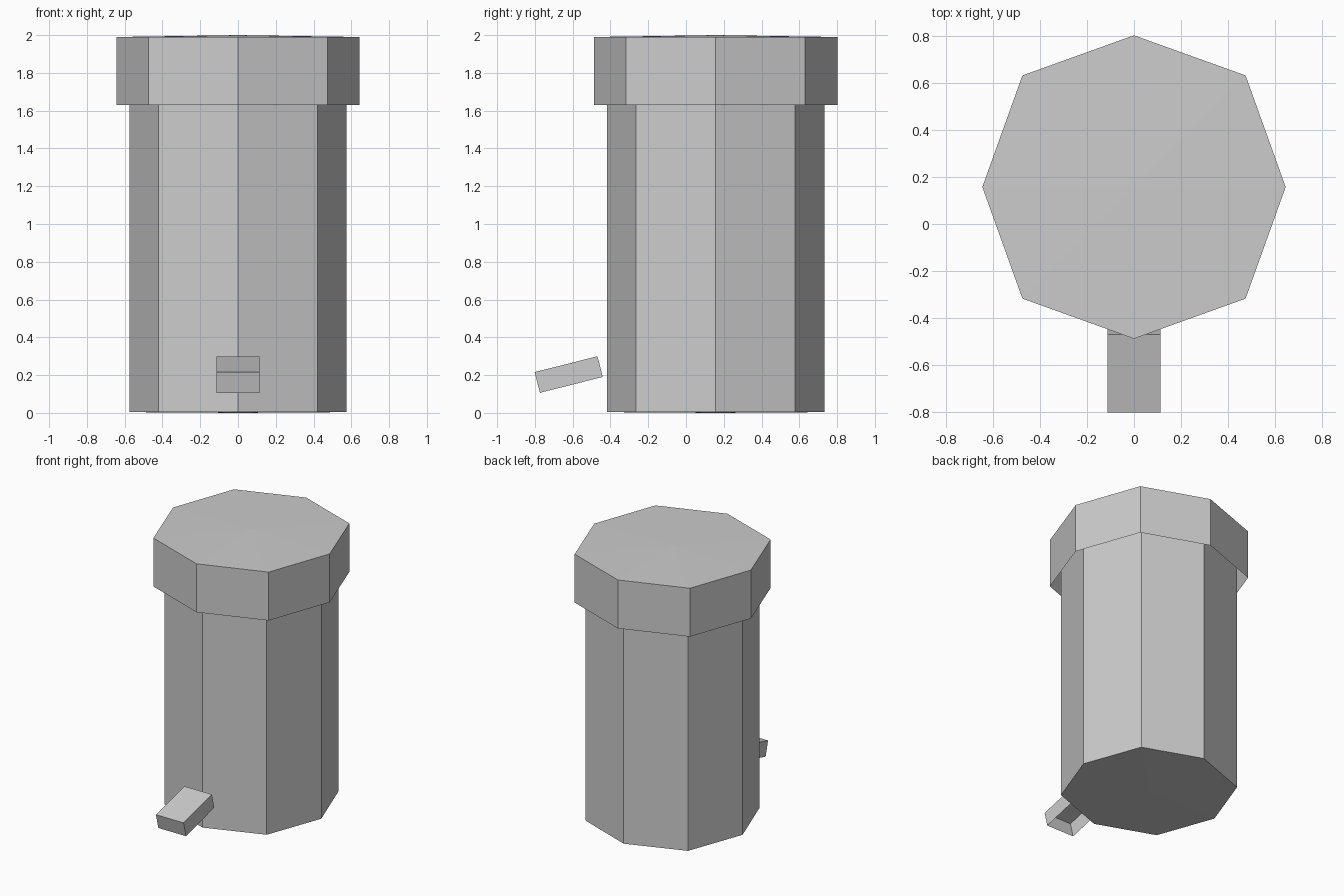
import bpy, bmesh, math
from mathutils import Matrix

cube = bpy.data.objects.get("Cube")
if cube:
    bpy.data.objects.remove(cube, do_unlink=True)

CENTRE_Y = 0.157

grey = bpy.data.materials.new("light_grey")
grey.use_nodes = True
grey.diffuse_color = (0.604, 0.604, 0.604, 1)
grey.node_tree.nodes["Principled BSDF"].inputs["Base Color"].default_value = grey.diffuse_color


def finish(bm, name):
    bmesh.ops.recalc_face_normals(bm, faces=bm.faces[:])
    mesh = bpy.data.meshes.new(name)
    bm.to_mesh(mesh)
    bm.free()
    mesh.materials.append(grey)
    obj = bpy.data.objects.new(name, mesh)
    bpy.context.collection.objects.link(obj)
    return obj


def octagon_shell(name, axis_r, diag_r, z_capped, z_open, z_apex):
    """Eight-sided wall, open at one end, with a shallow fan cap at the other."""
    bm = bmesh.new()

    def ring(z):
        verts = []
        for i in range(8):
            a, r = i * math.pi / 4, diag_r if i % 2 else axis_r
            verts.append(bm.verts.new((r * math.cos(a), CENTRE_Y + r * math.sin(a), z)))
        return verts

    capped, opened = ring(z_capped), ring(z_open)
    apex = bm.verts.new((0, CENTRE_Y, z_apex))
    for i in range(8):
        j = (i + 1) % 8
        bm.faces.new((capped[i], capped[j], opened[j], opened[i]))
        bm.faces.new((capped[j], capped[i], apex))
    obj = finish(bm, name)
    # make sure the cap points outward on the open shell
    cap = max(obj.data.polygons, key=lambda p: abs(p.normal.z))
    if cap.normal.z * (z_capped - z_open) < 0:
        obj.data.flip_normals()
    return obj


# Bin body and overhanging lid, hollow underneath
octagon_shell("bin_body", 0.575, 0.595, 0.004, 1.97, 0.0)
octagon_shell("bin_lid", 0.644, 0.670, 1.99, 1.63, 2.0)

# Tilted foot pedal, open on its underside
bm = bmesh.new()
bmesh.ops.create_cube(bm, size=1)
underside = [f for f in bm.faces if f.normal.z < -0.9]
bmesh.ops.delete(bm, geom=underside, context='FACES_ONLY')
bm.transform(Matrix.Translation((0, -0.621, 0.203))
             @ Matrix.Rotation(math.radians(14.2), 4, 'X')
             @ Matrix.Diagonal((0.227, 0.343, 0.113, 1)))
pedal = finish(bm, "foot_pedal")
top = max(pedal.data.polygons, key=lambda p: abs(p.normal.z))
if top.normal.z < 0:
    pedal.data.flip_normals()
